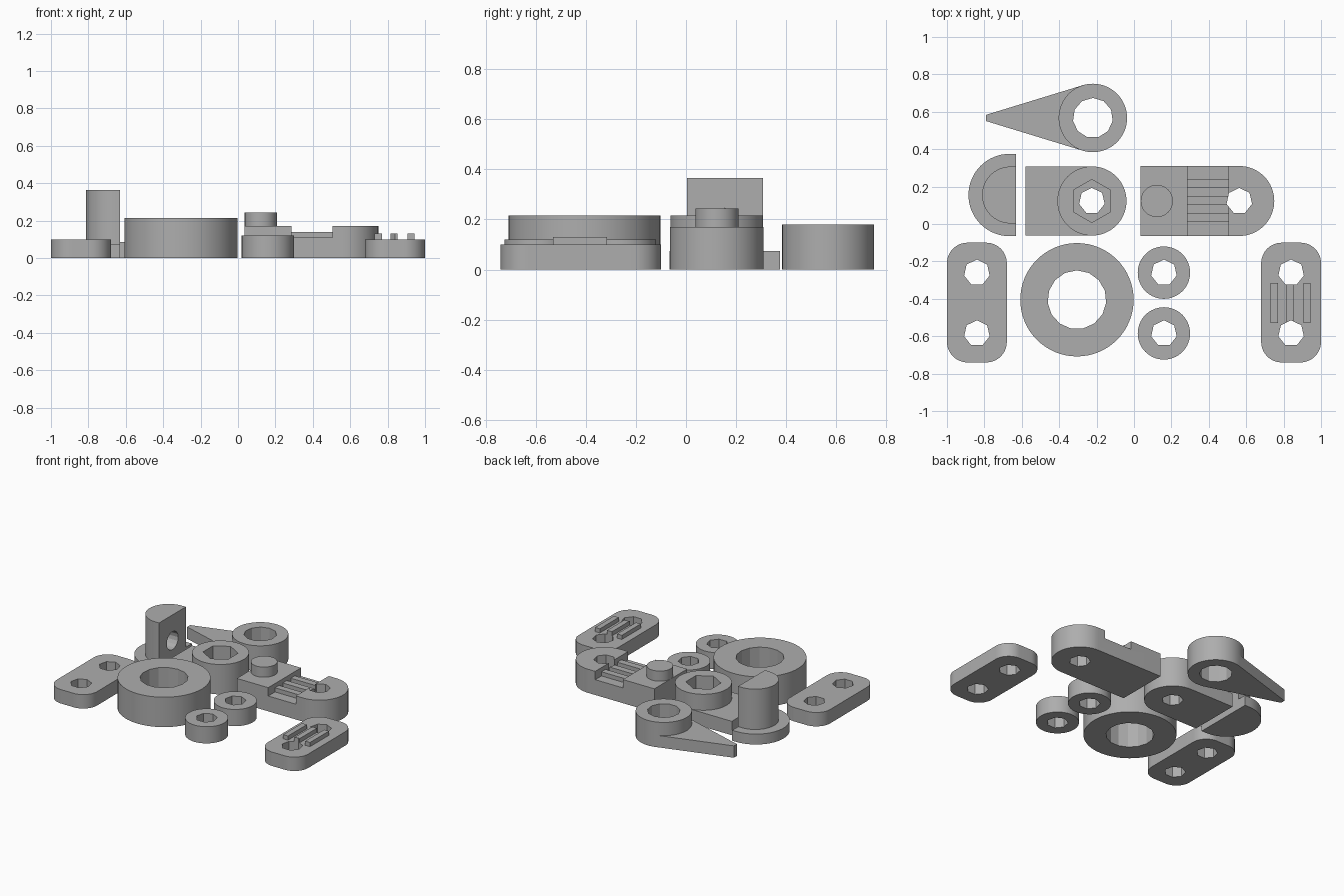
import bpy, bmesh, math
from mathutils import Vector
from mathutils.geometry import convex_hull_2d

if "Cube" in bpy.data.objects:
    bpy.data.objects.remove(bpy.data.objects["Cube"], do_unlink=True)

GREY = (0.42, 0.42, 0.42, 1)
grey = bpy.data.materials.new("plain_grey")
grey.use_nodes = True
grey.diffuse_color = GREY
grey.node_tree.nodes["Principled BSDF"].inputs["Base Color"].default_value = GREY


def circle(cx, cy, r, n=64):
    """Polygon outline whose first corner points to +y."""
    return [(cx - r * math.sin(i * math.tau / n), cy + r * math.cos(i * math.tau / n))
            for i in range(n)]


def rect(x0, x1, y0, y1):
    return [(x0, y0), (x1, y0), (x1, y1), (x0, y1)]


def hull(points):
    pts = [Vector(p) for p in points]
    return [tuple(pts[i]) for i in convex_hull_2d(pts)]


def prism(outline, z0, z1, along_x=False):
    """Extrude an outline along z, or a (y, z) outline along x."""
    bm = bmesh.new()
    face = bm.faces.new([bm.verts.new((x, y, z0)) for x, y in outline])
    new = bmesh.ops.extrude_face_region(bm, geom=[face])["geom"]
    for v in new:
        if isinstance(v, bmesh.types.BMVert):
            v.co.z = z1
    if along_x:
        for v in bm.verts:
            v.co = v.co.zxy
    bmesh.ops.recalc_face_normals(bm, faces=bm.faces)
    mesh = bpy.data.meshes.new("solid")
    bm.to_mesh(mesh)
    bm.free()
    mesh.materials.append(grey)
    obj = bpy.data.objects.new("solid", mesh)
    bpy.context.collection.objects.link(obj)
    return obj


def part(name, base, *steps):
    """Combine a base solid with (operation, solid) steps in order."""
    base.name = base.data.name = name
    for operation, tool in steps:
        mod = base.modifiers.new("combine", 'BOOLEAN')
        mod.operation, mod.solver, mod.object = operation, 'EXACT', tool
        graph = bpy.context.evaluated_depsgraph_get()
        mesh = bpy.data.meshes.new_from_object(base.evaluated_get(graph))
        base.modifiers.clear()
        base.data = mesh
        mesh.name = name
        bpy.data.objects.remove(tool, do_unlink=True)
    bpy.ops.object.select_all(action='DESELECT')
    base.select_set(True)
    bpy.context.view_layer.objects.active = base
    bpy.ops.object.shade_smooth_by_angle(angle=math.radians(20))


def add(outline, z0, z1):
    return 'UNION', prism(outline, z0, z1)


def cut(outline, z0=-0.1, z1=0.6, along_x=False):
    return 'DIFFERENCE', prism(outline, z0, z1, along_x)


def bolt_hole(x, y):
    return cut(circle(x, y, 0.07, 7))


# Rounded two-hole plates; the left one carries three raised ribs
def plate(name, cx, ribs):
    corners = [p for x in (-0.05, 0.05) for y in (-0.21, 0.21)
               for p in circle(cx + x, -0.42 + y, 0.11)]
    steps = [add(rect(cx + x - 0.019, cx + x + 0.019, -0.53, -0.315), 0.05, 0.13)
             for x in ribs]
    steps += [bolt_hole(cx, y) for y in (-0.26, -0.585)]
    part(name, prism(hull(corners), 0, 0.1), *steps)


plate("right_plate", -0.84, ())
plate("left_ribbed_plate", 0.84, (-0.09, -0.005, 0.085))

# Plain rings
part("large_ring", prism(circle(-0.305, -0.405, 0.303), 0, 0.215),
     cut(circle(-0.305, -0.405, 0.157, 15)))
for name, y in (("front_spacer", -0.585), ("rear_spacer", -0.26)):
    part(name, prism(circle(0.16, y, 0.14), 0, 0.12), bolt_hole(0.16, y))

# Ring with a tapering pointer
rim = circle(-0.22, 0.567, 0.183)
part("pointer_ring", prism(hull(rim + rect(-0.79, -0.7, 0.55, 0.584)), 0, 0.085),
     add(rim, 0, 0.18), cut(circle(-0.22, 0.567, 0.107, 11)))


# Half-round post on a half-round foot, with a blind hole in its flat side
def half_round(cx, r):
    arc = [p for p in circle(cx, 0.155, r) if p[0] <= cx + 0.001]
    return hull(arc + [(-0.63, 0.155 - r), (-0.63, 0.155 + r)])


part("half_round_post", prism(half_round(-0.665, 0.22), 0, 0.075),
     add(half_round(-0.66, 0.152), 0, 0.365),
     cut(circle(0.155, 0.18, 0.065, 16), -0.73, -0.5, along_x=True))

# Arm with a raised hexagonal nut socket
boss = circle(-0.225, 0.123, 0.185)
part("nut_socket_arm", prism(hull(boss + rect(-0.58, -0.4, -0.062, 0.308)), 0, 0.1),
     add(boss, 0, 0.215), cut(circle(-0.225, 0.123, 0.115, 6), 0.11),
     bolt_hole(-0.225, 0.123))

# Slotted arm with a peg, lengthwise ribs and a bolt hole
end = circle(0.563, 0.123, 0.187)
part("pegged_arm", prism(hull(end + rect(0.035, 0.3, -0.064, 0.31)), 0, 0.17),
     cut(rect(0.285, 0.505, -0.2, 0.5), 0.11),
     *[add(rect(0.28, 0.51, y - 0.023, y + 0.023), 0.05, 0.14)
       for y in (0.036, 0.126, 0.216)],
     add(circle(0.122, 0.123, 0.086), 0.1, 0.243),
     bolt_hole(0.563, 0.123))
